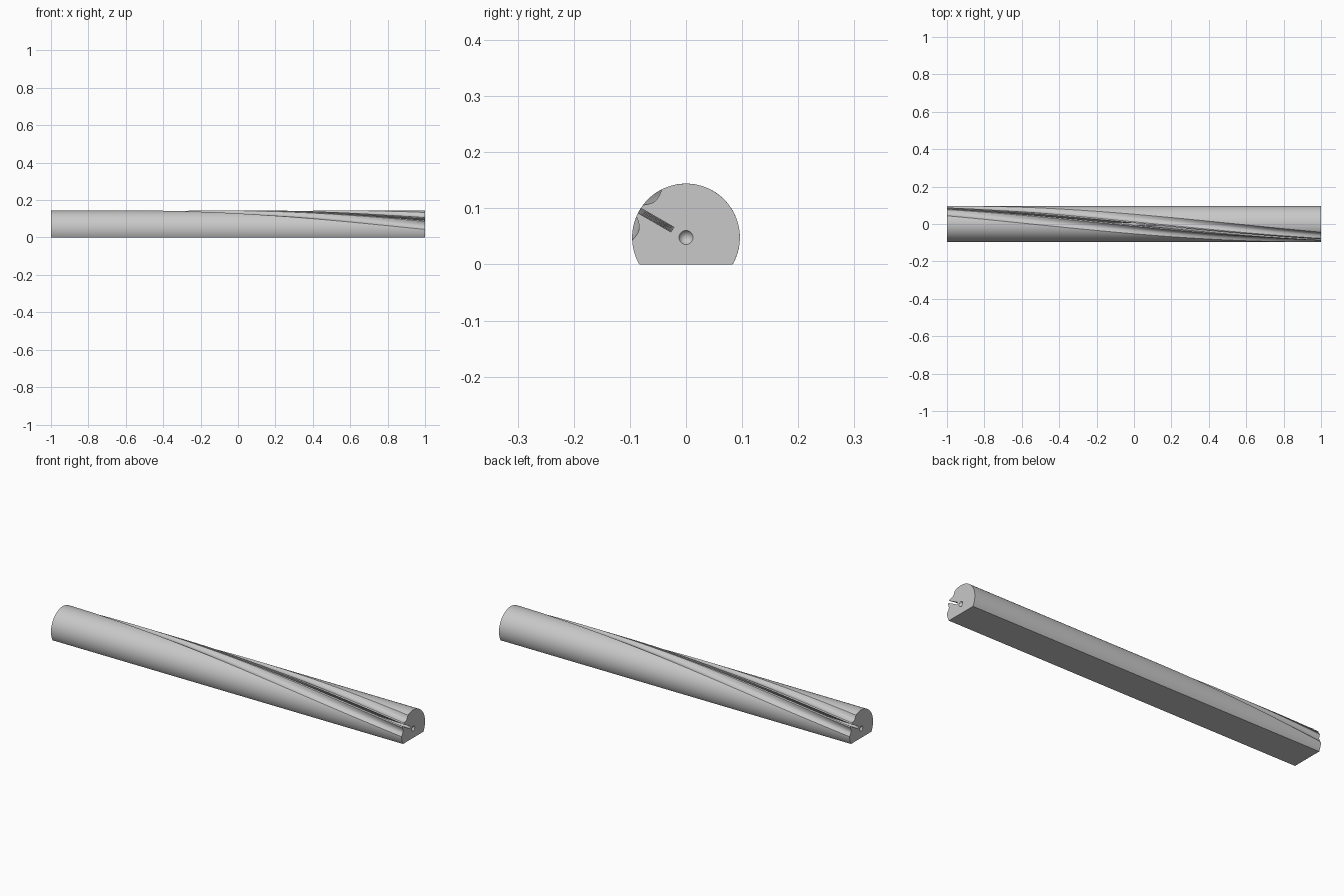
import bpy, bmesh
from math import sin, cos, radians, sqrt, pi

cube = bpy.data.objects.get("Cube")
if cube:
    bpy.data.objects.remove(cube)

R = 0.096            # rod radius
AXIS_Z = 0.048       # height of the rod axis above the flat base
SLOT_HALF, SLOT_FLOOR = 0.005, 0.028
GROOVE_DEPTH = 0.011
HOLE_R, HOLE_DEPTH = 0.0125, 0.02
RINGS, ARC = 72, 28

steel = bpy.data.materials.new("plain grey steel")
steel.use_nodes = True
grey = (0.58, 0.58, 0.58, 1)
steel.diffuse_color = grey
steel.node_tree.nodes["Principled BSDF"].inputs["Base Color"].default_value = grey


def polar(r, deg):
    return r * cos(radians(deg)), r * sin(radians(deg))


def arc(a, b, n, depth=0.0):
    """Points from angle a up to, but not including, b; depth scoops a groove."""
    points = []
    for i in range(n):
        t = i / n
        points.append(polar(R - depth * 4 * t * (1 - t), a + (b - a) * t))
    return points


def section(mid):
    """Cross-section with the slot at angle mid and a groove on each side."""
    c, s = cos(radians(mid)), sin(radians(mid))
    mouth = sqrt(R * R - SLOT_HALF * SLOT_HALF)
    slot = [(mouth, -SLOT_HALF), (SLOT_FLOOR, -SLOT_HALF),
            (SLOT_FLOOR, SLOT_HALF), (mouth, SLOT_HALF)]
    points = arc(-30, mid - 33, ARC)
    points += arc(mid - 33, mid - 7, 14, GROOVE_DEPTH)
    points += arc(mid - 7, mid - 3, 2)
    points += [(u * c - v * s, u * s + v * c) for u, v in slot]
    points += arc(mid + 4, mid + 7, 2)
    points += arc(mid + 7, mid + 33, 14, GROOVE_DEPTH)
    points += arc(mid + 33, 210, ARC)
    points.append(polar(R, 210))
    return points


bm = bmesh.new()

# Rod: loft of sections whose slot and grooves turn along the length
rings = []
for i in range(RINGS + 1):
    x = -1 + 2 * i / RINGS
    rings.append([bm.verts.new((x, y, z + AXIS_Z)) for y, z in section(90 + 60 * x)])
count = len(rings[0])
for a, b in zip(rings, rings[1:]):
    for j in range(count):
        k = (j + 1) % count
        bm.faces.new((a[j], a[k], b[k], b[j]))

# End faces, each with a conical centre hole
for side, ring in ((-1, rings[0]), (1, rings[-1])):
    rim = []
    for j in range(24):
        y, z = polar(HOLE_R, j * 15)
        rim.append(bm.verts.new((side, y, z + AXIS_Z)))
    tip = bm.verts.new((side * (1 - HOLE_DEPTH), 0, AXIS_Z))
    for j in range(24):
        bm.faces.new((rim[j], rim[(j + 1) % 24], tip))
    edges = []
    for loop in (ring, rim):
        for j, v in enumerate(loop):
            edges.append(bm.edges.get((v, loop[(j + 1) % len(loop)])))
    bmesh.ops.triangle_fill(bm, edges=edges, use_beauty=True, normal=(side, 0, 0))

bmesh.ops.recalc_face_normals(bm, faces=bm.faces[:])
mesh = bpy.data.meshes.new("grooved_rod")
bm.to_mesh(mesh)
bm.free()
mesh.materials.append(steel)
rod = bpy.data.objects.new("grooved_rod", mesh)
bpy.context.collection.objects.link(rod)

bpy.ops.object.select_all(action='DESELECT')
rod.select_set(True)
bpy.context.view_layer.objects.active = rod
bpy.ops.object.shade_smooth_by_angle(angle=radians(30))
